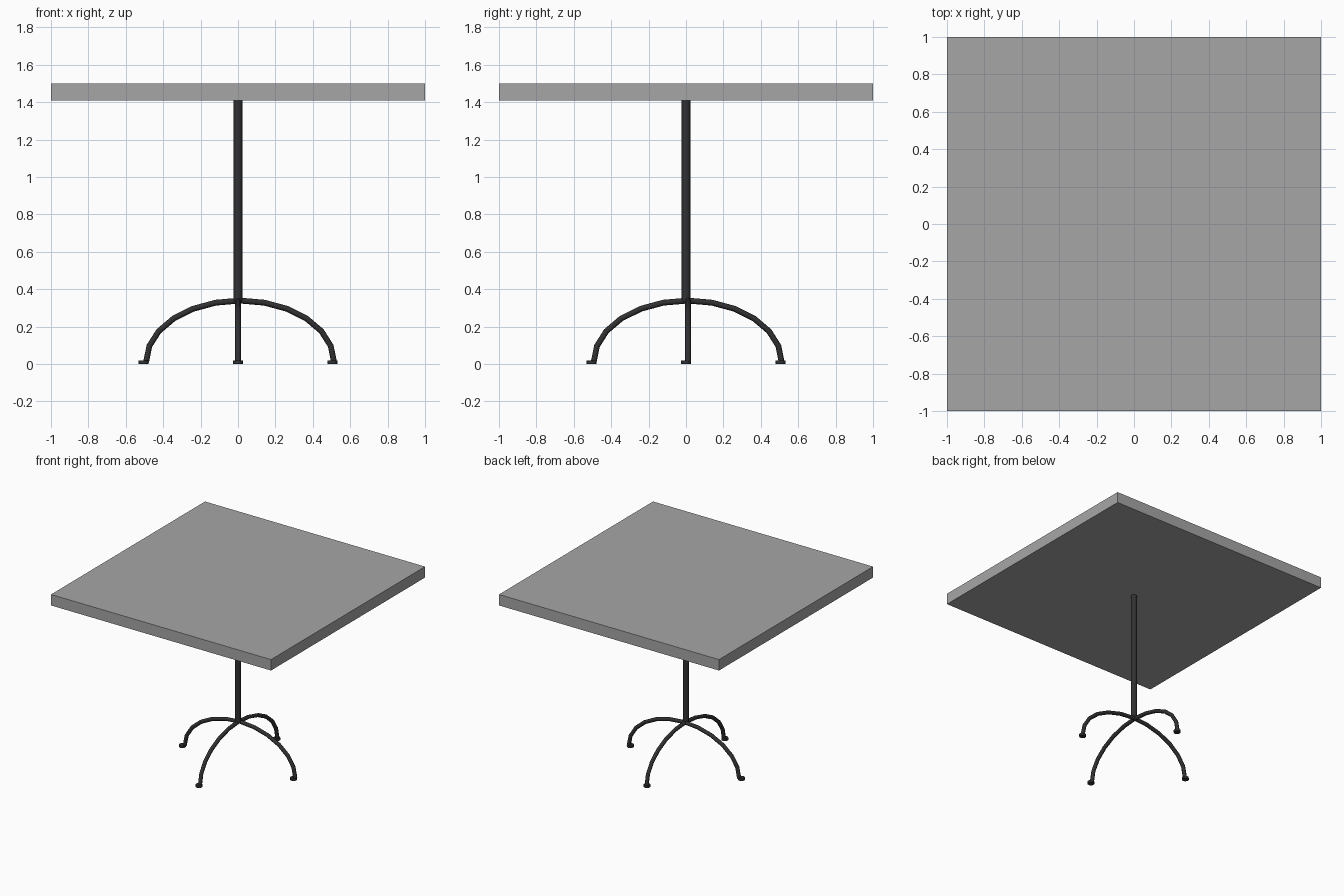
import bpy, math

if "Cube" in bpy.data.objects:
    bpy.data.objects.remove(bpy.data.objects["Cube"])


def material(name, rgb):
    m = bpy.data.materials.new(name)
    m.diffuse_color = (*rgb, 1.0)
    m.use_nodes = True
    m.node_tree.nodes["Principled BSDF"].inputs["Base Color"].default_value = m.diffuse_color
    return m


grey = material("grey top", (0.38, 0.38, 0.38))
black = material("black metal", (0.03, 0.03, 0.032))


def cylinder(name, radius, z0, z1, x=0.0, y=0.0, sides=16):
    bpy.ops.mesh.primitive_cylinder_add(vertices=sides, radius=radius, depth=z1 - z0,
                                        location=(x, y, (z0 + z1) / 2))
    ob = bpy.context.object
    ob.name = name
    ob.data.materials.append(black)
    bpy.ops.object.shade_smooth_by_angle(angle=math.radians(50))


def arch(name, angle, cx, cy):
    # half-ellipse tube with twelve straight segments
    cu = bpy.data.curves.new(name, 'CURVE')
    cu.dimensions = '3D'
    cu.bevel_depth = 0.0155
    cu.bevel_resolution = 2
    cu.use_fill_caps = True
    sp = cu.splines.new('POLY')
    sp.points.add(12)
    for i, p in enumerate(sp.points):
        t = math.pi * i / 12
        r = 0.502 * math.cos(t)
        p.co = (cx + r * math.cos(angle), cy + r * math.sin(angle),
                0.012 + 0.327 * math.sin(t), 1)
    ob = bpy.data.objects.new(name, cu)
    bpy.context.collection.objects.link(ob)
    bpy.ops.object.select_all(action='DESELECT')
    ob.select_set(True)
    bpy.context.view_layer.objects.active = ob
    bpy.ops.object.convert(target='MESH')
    ob = bpy.context.object
    ob.data.materials.clear()
    ob.data.materials.append(black)
    bpy.ops.object.shade_smooth_by_angle(angle=math.radians(50))


# Square table top
bpy.ops.mesh.primitive_cube_add(size=1, location=(0, 0, 1.455))
top = bpy.context.object
top.name = "table_top"
top.scale = (2, 2, 0.09)
top.data.materials.append(grey)

# Central column
cylinder("column", 0.023, 0.335, 1.412)

# Two crossing arched legs, slightly off centre
arch("leg_arch_side", 0, 0.011, 0.011)
arch("leg_arch_front", math.pi / 2, 0.0, 0.009)

# Small disc feet
for i in range(4):
    a = i * math.pi / 2
    cylinder(f"foot_{i + 1}", 0.026, 0.0, 0.018,
             0.505 * math.cos(a), 0.505 * math.sin(a), 12)
